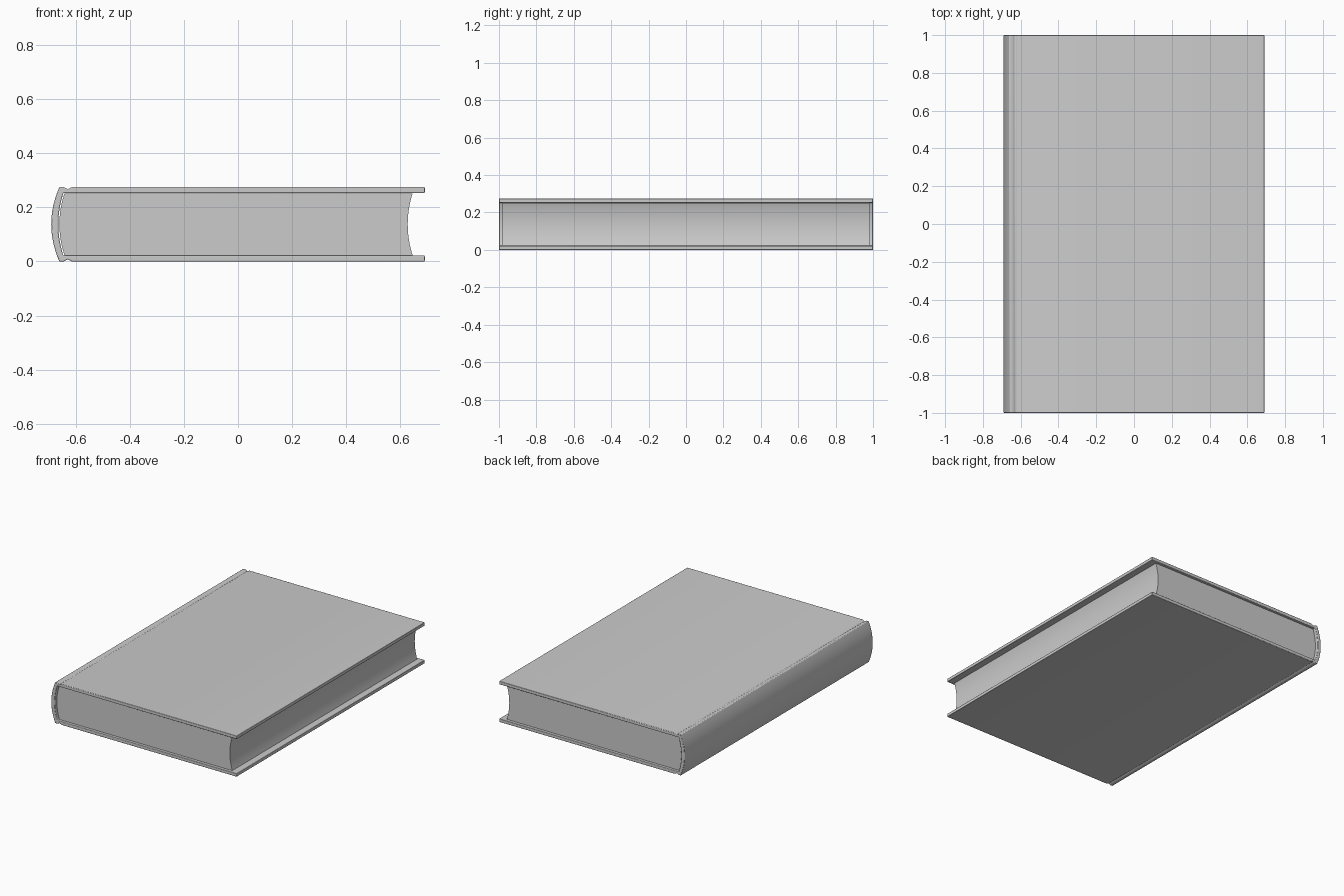
import bpy, bmesh

if "Cube" in bpy.data.objects:
    bpy.data.objects.remove(bpy.data.objects["Cube"])

H = 0.275        # total height
MID = H / 2


def bow(x_end, x_mid, half, n=16):
    """Curved edge from top to bottom, as (x, z) points."""
    ts = [1 - 2 * i / n for i in range(n + 1)]
    return [(x_mid + (x_end - x_mid) * t * t, MID + half * t) for t in ts]


def flip(points):
    """Mirror a run of points about mid height, in reverse order."""
    return [(x, H - z) for x, z in reversed(points)]


def extrude_profile(name, profile, half_len, bevel=0.0):
    bm = bmesh.new()
    face = bm.faces.new([bm.verts.new((x, -half_len, z)) for x, z in profile])
    new = bmesh.ops.extrude_face_region(bm, geom=[face])["geom"]
    verts = [g for g in new if isinstance(g, bmesh.types.BMVert)]
    bmesh.ops.translate(bm, verts=verts, vec=(0, 2 * half_len, 0))
    bmesh.ops.recalc_face_normals(bm, faces=bm.faces)
    mesh = bpy.data.meshes.new(name)
    bm.to_mesh(mesh)
    bm.free()
    obj = bpy.data.objects.new(name, mesh)
    bpy.context.collection.objects.link(obj)
    if bevel:
        mod = obj.modifiers.new("soft_edges", "BEVEL")
        mod.width = bevel
        mod.segments = 2
        mod.limit_method = "ANGLE"
        mod.angle_limit = 1.0
    bpy.ops.object.select_all(action="DESELECT")
    obj.select_set(True)
    bpy.context.view_layer.objects.active = obj
    bpy.ops.object.shade_smooth_by_angle(angle=0.6)
    return obj


# Cover: two boards with hinge grooves, wrapped round a bowed spine
board_top = [(0.69, 0.253), (0.69, H), (-0.613, H), (-0.620, 0.272),
             (-0.629, 0.267), (-0.638, 0.272), (-0.645, H)]
outer_spine = bow(-0.660, -0.69, MID)
inner_spine = bow(-0.645, -0.664, 0.1155)
cover = board_top + outer_spine + flip(board_top) + inner_spine[::-1]
extrude_profile("cover", cover, 1.0, 0.003)

# Page block: rounded back and hollow fore edge
back = bow(-0.641, -0.660, 0.1145)
fore_edge = bow(0.645, 0.627, 0.1145)
extrude_profile("pages", back + fore_edge[::-1], 0.982)
